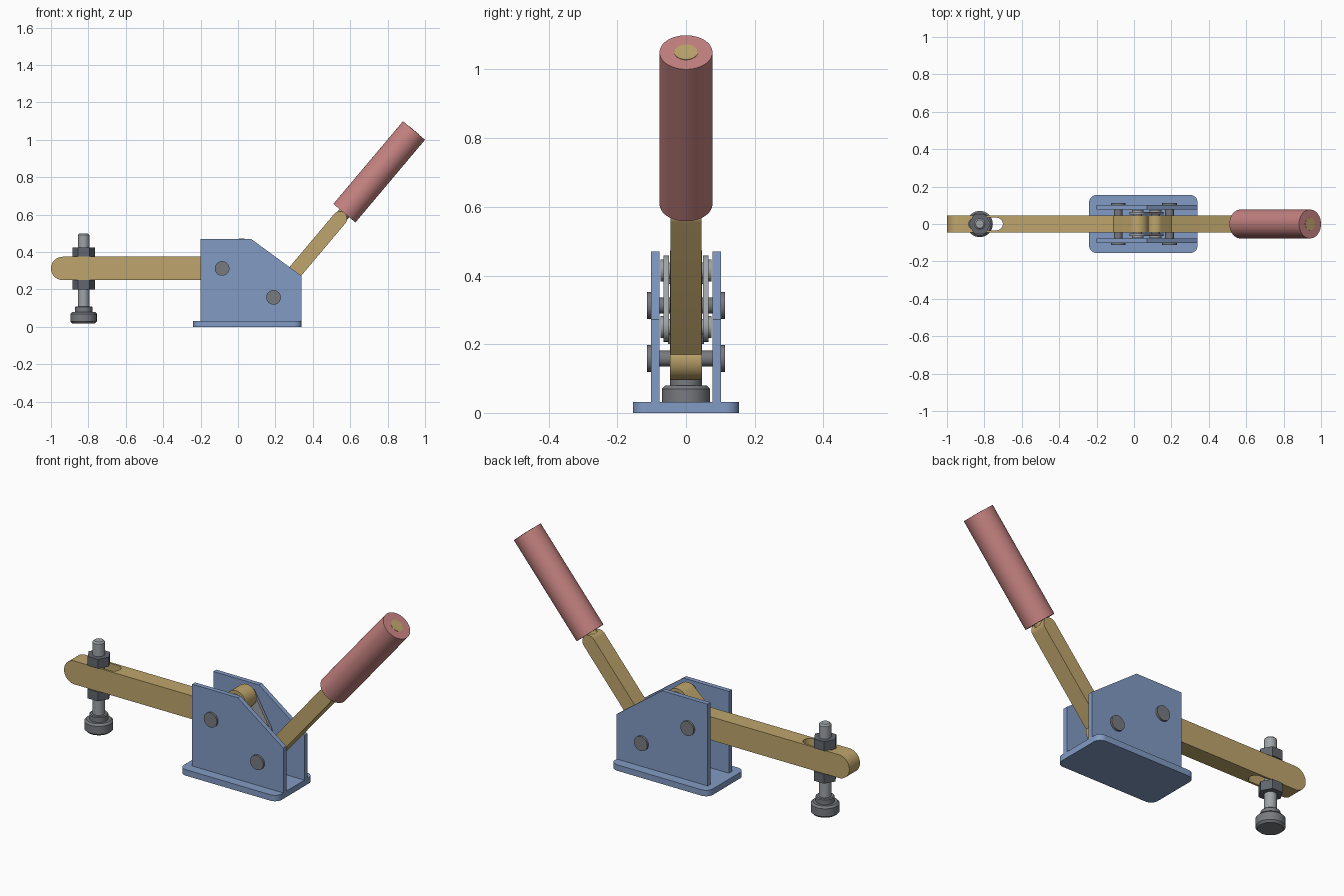
import bpy, bmesh, math
from mathutils import Vector, Matrix
from mathutils.geometry import convex_hull_2d

if "Cube" in bpy.data.objects:
    bpy.data.objects.remove(bpy.data.objects["Cube"])


def material(name, r, g, b):
    m = bpy.data.materials.new(name)
    lin = [((c / 255 + 0.055) / 1.055) ** 2.4 for c in (r, g, b)]
    m.diffuse_color = (*lin, 1)
    m.use_nodes = True
    m.node_tree.nodes["Principled BSDF"].inputs["Base Color"].default_value = m.diffuse_color
    return m


BLUE = material("painted blue", 130, 155, 196)
GOLD = material("brass yellow", 190, 165, 108)
RED = material("grip red", 196, 130, 128)
PIN = material("pin grey", 120, 122, 127)
NUT = material("nut dark grey", 98, 102, 110)
STEEL = material("light steel", 158, 163, 167)


def finish(name, bm, mat):
    bmesh.ops.recalc_face_normals(bm, faces=bm.faces)
    me = bpy.data.meshes.new(name)
    bm.to_mesh(me)
    bm.free()
    ob = bpy.data.objects.new(name, me)
    bpy.context.collection.objects.link(ob)
    if mat:
        me.materials.append(mat)
    smooth(ob)
    return ob


def smooth(ob):
    bpy.ops.object.select_all(action='DESELECT')
    bpy.context.view_layer.objects.active = ob
    ob.select_set(True)
    bpy.ops.object.shade_smooth_by_angle(angle=math.radians(30))


def hull(circles, n=48):
    """Convex outline wrapped around circles (x, y, radius)."""
    pts = [Vector((x + r * math.cos(2 * math.pi * i / n), y + r * math.sin(2 * math.pi * i / n)))
           for x, y, r in circles for i in range(n)]
    return [pts[i] for i in convex_hull_2d(pts)]


def prism(name, outline, lo, hi, mat, upright=True):
    """Extrude an xz outline along y, or an xy outline along z."""
    bm = bmesh.new()
    put = (lambda p, t: (p[0], t, p[1])) if upright else (lambda p, t: (p[0], p[1], t))
    face = bm.faces.new([bm.verts.new(put(p, lo)) for p in outline])
    ext = bmesh.ops.extrude_face_region(bm, geom=[face])
    step = (0, hi - lo, 0) if upright else (0, 0, hi - lo)
    bmesh.ops.translate(bm, vec=step, verts=[g for g in ext["geom"] if isinstance(g, bmesh.types.BMVert)])
    return finish(name, bm, mat)


def rod(name, a, b, r, mat, sides=40, chamfer=0.0):
    """Cylinder between two points, with optional chamfered rims."""
    a, b = Vector(a), Vector(b)
    bm = bmesh.new()
    bmesh.ops.create_cone(bm, cap_ends=True, segments=sides, radius1=r, radius2=r, depth=(b - a).length)
    if chamfer:
        rims = [e for e in bm.edges if any(len(f.verts) > 4 for f in e.link_faces)]
        bmesh.ops.bevel(bm, geom=rims, offset=chamfer, segments=1, affect='EDGES')
    turn = (b - a).to_track_quat('Z', 'Y').to_matrix().to_4x4()
    bm.transform(Matrix.Translation((a + b) / 2) @ turn)
    return finish(name, bm, mat)


def cut(ob, cutters):
    for c in cutters:
        mod = ob.modifiers.new("cut", 'BOOLEAN')
        mod.operation, mod.object, mod.solver = 'DIFFERENCE', c, 'EXACT'
        bpy.context.view_layer.objects.active = ob
        bpy.ops.object.modifier_apply(modifier=mod.name)
    smooth(ob)


# Pivot points in the xz plane
A = (-0.085, 0.3125)   # arm pivot
B = (0.02, 0.415)      # arm tail to link
C = (0.115, 0.25)      # link to handle
D = (0.19, 0.158)      # handle pivot

# Base plate and side plates with screw holes
base = prism("base_plate", hull([(x, y, 0.04) for x in (-0.20, 0.30) for y in (-0.115, 0.115)]),
             0, 0.032, BLUE, upright=False)
holes = [rod("hole_cutter", (x, y, -0.1), (x, y, 0.041), 0.026, None)
         for x in (-0.15, 0.25) for y in (-0.115, 0.115)]
cut(base, holes)
side = [(-0.2, 0.03), (0.34, 0.03), (0.34, 0.272), (0.07, 0.47), (-0.2, 0.47)]
for s, label in ((-1, "front"), (1, "back")):
    plate = prism(label + "_side_plate", side, s * 0.077, s * 0.102, BLUE)
    cut(plate, [h for h in holes if h.location.y == 0 and h.data.vertices[0].co.y * s > 0])
for h in holes:
    bpy.data.objects.remove(h)

# Clamp arm with slot and bent tail
arm = prism("clamp_arm", hull([(-0.9375, 0.3125, 0.0625), (*A, 0.0625)]), -0.045, 0.045, GOLD)
slot = prism("slot_cutter", hull([(-0.85, 0, 0.034), (-0.735, 0, 0.034)]), 0.1, 0.6, None, upright=False)
cut(arm, [slot])
bpy.data.objects.remove(slot)
prism("arm_tail", hull([(*A, 0.062), (*B, 0.058)]), -0.046, 0.046, GOLD)

# Lever: pivot lug, straight bar, core rod and grip
ANG = math.radians(49.9)


def along(t):
    return (D[0] + t * math.cos(ANG), D[1] + t * math.sin(ANG))


def along3(t):
    x, z = along(t)
    return (x, 0, z)


prism("handle_lug", hull([(*D, 0.0625), (*C, 0.045)]), -0.046, 0.046, GOLD)
prism("handle_bar", hull([(*D, 0.039), (*along(0.55), 0.039)]), -0.045, 0.045, GOLD)
rod("handle_core", along3(0.54), along3(1.1675), 0.034, GOLD)
rod("grip", along3(0.588), along3(1.166), 0.077, RED, 64)

# Toggle links either side
for s, label in ((-1, "front"), (1, "back")):
    prism(label + "_link", hull([(*B, 0.043), (*C, 0.043)]), s * 0.05, s * 0.065, STEEL)

# Rivet pins with heads
for label, p, reach, head, r in (("arm_pivot", A, 0.102, 0.113, 0.039), ("handle_pivot", D, 0.102, 0.113, 0.039),
                                 ("upper_link", B, 0.065, 0.074, 0.032), ("lower_link", C, 0.065, 0.074, 0.032)):
    mat = PIN if reach > 0.1 else STEEL
    rod(label + "_pin", (p[0], -reach, p[1]), (p[0], reach, p[1]), 0.023, mat)
    for s in (-1, 1):
        rod(label + "_pin_head", (p[0], s * reach, p[1]), (p[0], s * head, p[1]), r, mat)

# Clamping spindle: stud, nuts and foot
X = -0.825
rod("spindle_stud", (X, 0, 0.09), (X, 0, 0.50), 0.03, STEEL, chamfer=0.008)


def hexagon(r):
    return [(X + r * math.cos(i * math.pi / 3), r * math.sin(i * math.pi / 3)) for i in range(6)]


for label, lo in (("upper_nut", 0.375), ("lower_nut", 0.20)):
    prism(label, hexagon(0.06), lo, lo + 0.05, NUT, upright=False)
rod("foot_collar", (X, 0, 0.075), (X, 0, 0.11), 0.046, PIN, chamfer=0.004)
rod("foot_pad", (X, 0, 0.018), (X, 0, 0.08), 0.07, PIN, 48, chamfer=0.01)
